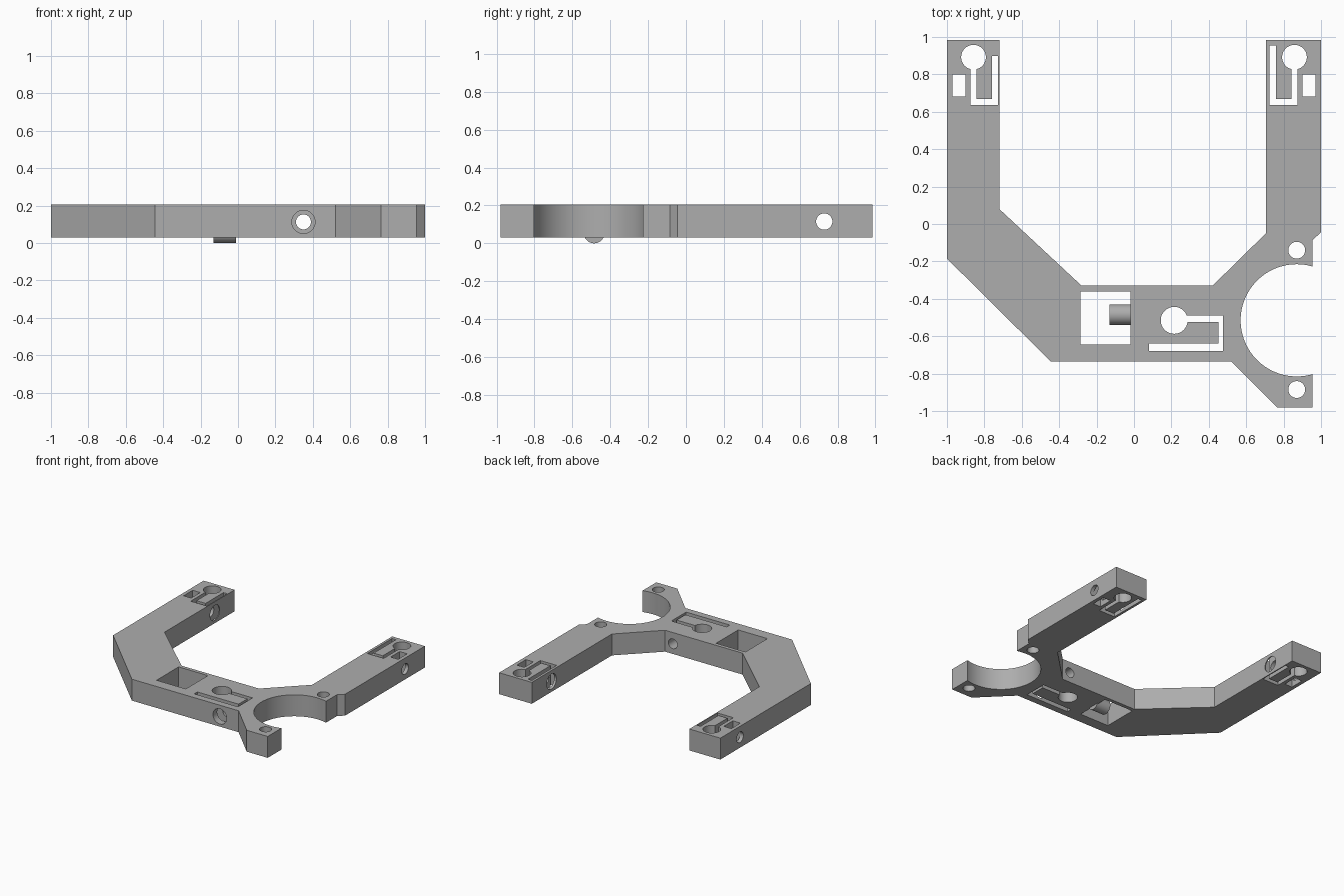
import bpy
import bmesh
from math import pi
from mathutils import Matrix, Vector

cube = bpy.data.objects.get("Cube")
if cube:
    bpy.data.objects.remove(cube, do_unlink=True)

BOTTOM, TOP = 0.03, 0.205

grey = bpy.data.materials.new("matte grey")
grey.use_nodes = True
colour = (0.42, 0.42, 0.42, 1)
grey.diffuse_color = colour
grey.node_tree.nodes["Principled BSDF"].inputs["Base Color"].default_value = colour


def add_object(name, bm):
    bmesh.ops.recalc_face_normals(bm, faces=bm.faces)
    mesh = bpy.data.meshes.new(name)
    bm.to_mesh(mesh)
    bm.free()
    mesh.materials.append(grey)
    obj = bpy.data.objects.new(name, mesh)
    bpy.context.collection.objects.link(obj)
    return obj


def prism(name, outline, low=-0.1, high=0.4):
    bm = bmesh.new()
    face = bm.faces.new([bm.verts.new((x, y, low)) for x, y in outline])
    side = bmesh.ops.extrude_face_region(bm, geom=[face])["geom"]
    bmesh.ops.translate(bm, vec=(0, 0, high - low),
                        verts=[v for v in side if isinstance(v, bmesh.types.BMVert)])
    return add_object(name, bm)


def rod(name, start, end, radius, sides=48):
    start, end = Vector(start), Vector(end)
    axis = end - start
    turn = Vector((0, 0, 1)).rotation_difference(axis).to_matrix().to_4x4()
    bm = bmesh.new()
    bmesh.ops.create_cone(bm, cap_ends=True, segments=sides, radius1=radius,
                          radius2=radius, depth=axis.length,
                          matrix=Matrix.Translation((start + end) / 2) @ turn)
    return add_object(name, bm)


def cut(target, cutter):
    cutter.hide_render = True
    mod = target.modifiers.new("cut", 'BOOLEAN')
    mod.operation, mod.solver, mod.object = 'DIFFERENCE', 'EXACT', cutter
    bpy.context.view_layer.objects.active = target
    bpy.ops.object.modifier_apply(modifier=mod.name)
    bpy.data.objects.remove(cutter, do_unlink=True)


def rect(x0, x1, y0, y1):
    return [(x0, y0), (x1, y0), (x1, y1), (x0, y1)]


def upright_hole(x, y, radius, sides=48):
    cut(frame, rod("hole_cutter", (x, y, -0.1), (x, y, 0.4), radius, sides))


def cross_hole(start, end, radius):
    cut(frame, rod("cross_hole_cutter", start, end, radius))


# Flat frame: two arms, front bar and the ring mount
frame = prism("frame", [
    (-1, 0.985), (-1, -0.185), (-0.445, -0.735), (0.52, -0.735),
    (0.765, -0.98), (0.955, -0.98), (0.955, -0.085), (1, -0.045),
    (1, 0.985), (0.705, 0.985), (0.705, -0.05), (0.42, -0.33),
    (-0.28, -0.33), (-0.72, 0.08), (-0.72, 0.985)], BOTTOM, TOP)

# Open ring and its two bolt holes
upright_hole(0.87, -0.515, 0.3, 96)
for y in (-0.14, -0.885):
    upright_hole(0.87, y, 0.045)

# Square window in the bar
cut(frame, prism("window_cutter", rect(-0.285, -0.02, -0.645, -0.36)))

# Clamp in the bar: round socket, hooked slot and stepped screw hole
upright_hole(0.215, -0.515, 0.072)
cut(frame, prism("bar_slot_cutter", [
    (0.25, -0.49), (0.475, -0.49), (0.475, -0.68), (0.08, -0.68),
    (0.08, -0.64), (0.453, -0.64), (0.453, -0.525), (0.25, -0.525)]))
cross_hole((0.35, -0.9, 0.113), (0.35, -0.2, 0.113), 0.04)
cross_hole((0.35, -0.9, 0.113), (0.35, -0.66, 0.113), 0.062)

# Clamps at the arm tips: socket, hooked slot, nut pocket and stepped hole
for side, inner, slot_top in ((-1, 0.728, 0.898), (1, 0.725, 0.955)):
    upright_hole(side * 0.858, 0.892, 0.066)
    slot = [(0.873, 0.86), (0.873, 0.635), (inner, 0.635), (inner, slot_top),
            (0.76, slot_top), (0.76, 0.667), (0.842, 0.667), (0.842, 0.86)]
    cut(frame, prism("arm_slot_cutter", [(side * x, y) for x, y in slot]))
    pocket = rect(0.902, 0.97, 0.683, 0.8)
    cut(frame, prism("nut_pocket_cutter", [(side * x, y) for x, y in pocket]))
    cross_hole((side * 0.6, 0.73, 0.115), (side * 1.2, 0.73, 0.115), 0.043)
    cross_hole((side * 0.6, 0.73, 0.115), (side * 0.74, 0.73, 0.115), 0.062)

# Round peg reaching into the window
peg = rod("window_peg", (-0.13, -0.485, 0.055), (-0.01, -0.485, 0.055), 0.055)

# Smooth the round walls, keep the corners crisp
bpy.ops.object.select_all(action='DESELECT')
for obj in (frame, peg):
    obj.select_set(True)
bpy.context.view_layer.objects.active = frame
bpy.ops.object.shade_smooth_by_angle(angle=pi / 6)
